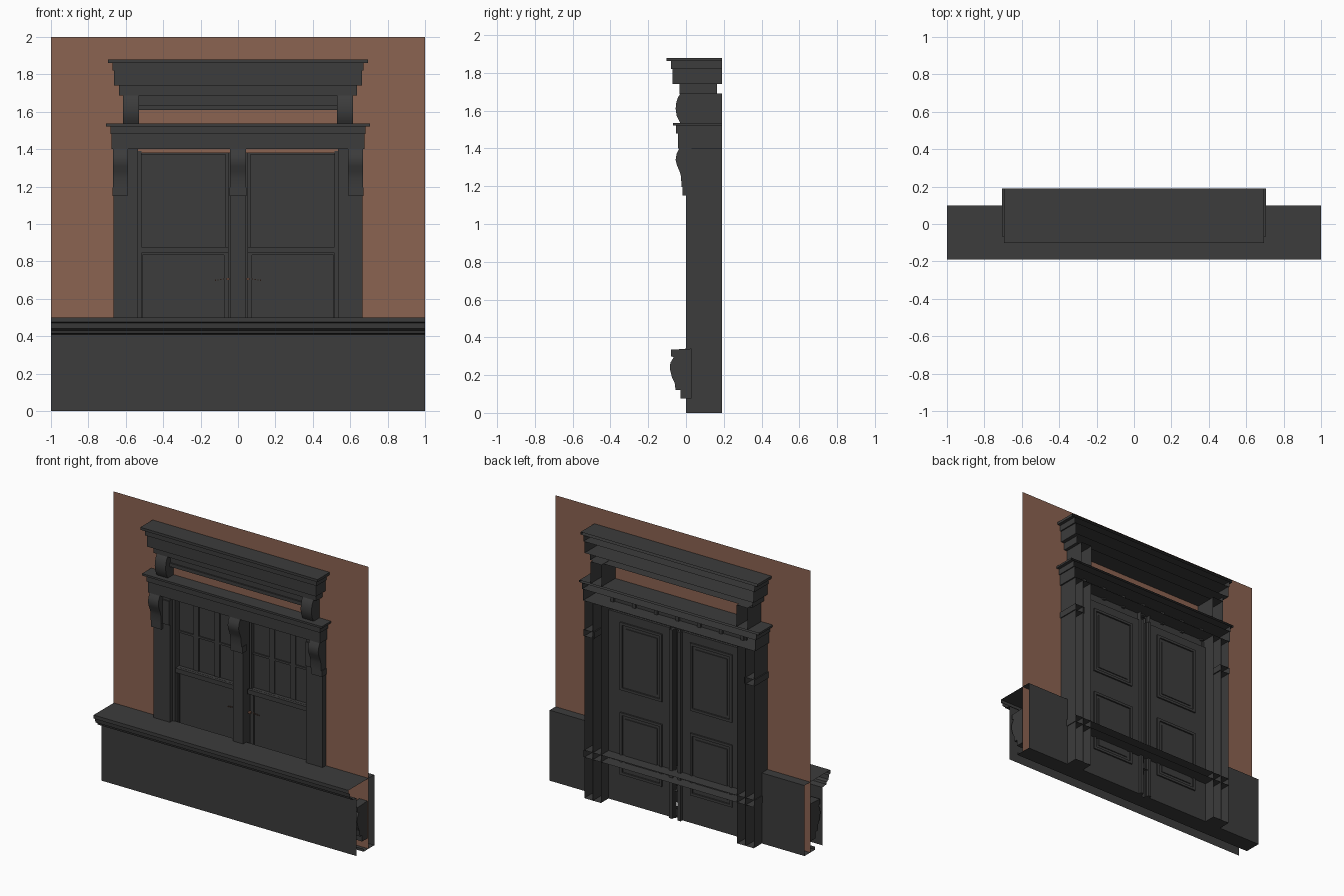
import bpy, bmesh, math

cube = bpy.data.objects.get("Cube")
if cube:
    bpy.data.objects.remove(cube, do_unlink=True)


def material(name, rgb):
    m = bpy.data.materials.new(name)
    m.use_nodes = True
    m.diffuse_color = (*rgb, 1)
    m.node_tree.nodes["Principled BSDF"].inputs["Base Color"].default_value = (*rgb, 1)
    return m


DARK = material("charcoal", (0.045, 0.045, 0.045))
BROWN = material("brown_plaster", (0.26, 0.125, 0.083))


def finish(name, bm, mat):
    mesh = bpy.data.meshes.new(name)
    bm.to_mesh(mesh)
    bm.free()
    mesh.materials.append(mat)
    ob = bpy.data.objects.new(name, mesh)
    bpy.context.collection.objects.link(ob)
    return ob


def extrude(name, profile, x0, x1, closed=True, open_back=False, mat=DARK):
    """Run a (y, z) profile along x; closed profiles get end caps."""
    bm = bmesh.new()
    a = [bm.verts.new((x0, y, z)) for y, z in profile]
    b = [bm.verts.new((x1, y, z)) for y, z in profile]
    n = len(profile)
    for i in range(n if closed else n - 1):
        if open_back and i == n - 1:
            continue
        j = (i + 1) % n
        bm.faces.new((a[i], a[j], b[j], b[i]))
    if closed:
        bm.faces.new(a)
        bm.faces.new(b[::-1])
        bmesh.ops.recalc_face_normals(bm, faces=bm.faces)
    return finish(name, bm, mat)


def box(name, x0, x1, y0, y1, z0, z1, open_back=False, mat=DARK):
    x0, x1 = min(x0, x1), max(x0, x1)
    prof = [(y1, z1), (y0, z1), (y0, z0), (y1, z0)]
    return extrude(name, prof, x0, x1, True, open_back, mat)


def frame(name, x0, x1, y0, y1, z0, z1, w):
    """Four rails around a rectangular opening."""
    x0, x1 = min(x0, x1), max(x0, x1)
    box(name + "_left", x0, x0 + w, y0, y1, z0, z1)
    box(name + "_right", x1 - w, x1, y0, y1, z0, z1)
    box(name + "_bottom", x0 + w, x1 - w, y0, y1, z0, z0 + w)
    box(name + "_top", x0 + w, x1 - w, y0, y1, z1 - w, z1)


BACK = 0.19
WALL = 0.035
SIDES = ((-1, "right"), (1, "left"))

# Wall sheet with an opening behind the window
for s, side in SIDES:
    extrude("wall_" + side, [(WALL, 0), (WALL, 2)], s * 0.64, s, False, mat=BROWN)
extrude("wall_top", [(WALL, 1.38), (WALL, 2)], -0.64, 0.64, False, mat=BROWN)

# Base ledge: thin open moulding in front, panels behind
extrude("ledge", [(WALL, 0.5), (-0.19, 0.5), (-0.19, 0.475), (-0.175, 0.47),
                  (-0.17, 0.44), (-0.15, 0.43), (-0.145, 0.415), (-0.1, 0.41),
                  (-0.1, 0)], -1, 1, False)
extrude("ledge_underside", [(-0.02, 0.02), (-0.02, 0), (0.09, 0)], -1, 1, False)
console = [(0.03, 0.34), (-0.08, 0.335), (-0.08, 0.3), (-0.065, 0.295),
           (-0.083, 0.265), (-0.085, 0.23), (-0.075, 0.19), (-0.06, 0.16),
           (-0.055, 0.12), (-0.03, 0.12), (-0.03, 0.075), (0.03, 0.075)]
for s, side in SIDES:
    extrude("ledge_back_" + side, [(WALL, 0.5), (0.1, 0.5), (0.1, 0), (WALL, 0)],
            s * 0.665, s, False)
    extrude("ledge_console_" + side, console, s * 0.93, s * 0.995)

# Hidden sill band linking the two pilasters
box("sill_band", -0.67, 0.67, -0.005, BACK, 0.29, 0.34, True)

# Pilasters, their brackets and the upper consoles
bracket = [(0.03, 1.4), (-0.035, 1.4), (-0.05, 1.37), (-0.055, 1.34), (-0.048, 1.31),
           (-0.034, 1.28), (-0.026, 1.25), (-0.024, 1.2), (-0.024, 1.195), (0.03, 1.195)]
scroll = [(BACK, 1.69), (-0.03, 1.69), (-0.043, 1.67), (-0.052, 1.64), (-0.055, 1.61),
          (-0.05, 1.575), (-0.038, 1.55), (-0.03, 1.535), (BACK, 1.535)]
curved = []
for s, side in SIDES:
    front = [(BACK, 0), (0, 0), (0, 1.4), (BACK, 1.4)]
    box("pilaster_" + side, s * 0.535, s * 0.665, 0, BACK, 0, 1.4, True)
    extrude("pilaster_divider_" + side, front, s * 0.598, s * 0.602)
    box("pilaster_inner_bead_" + side, s * 0.515, s * 0.537, 0.03, 0.09, 0.3, 1.39)
    box("capital_inner_" + side, s * 0.535, s * 0.59, -0.008, 0.02, 1.19, 1.36)
    box("bracket_foot_" + side, s * 0.59, s * 0.672, -0.018, BACK, 1.15, 1.195, True)
    curved.append(extrude("bracket_" + side, bracket, s * 0.587, s * 0.668))
    curved.append(extrude("upper_console_" + side, scroll, s * 0.53, s * 0.615, True, True))

# Centre post
box("centre_post", -0.04, 0.04, 0, 0.12, 0.2, 1.4, True)
box("centre_bracket_foot", -0.046, 0.046, -0.018, 0.03, 1.15, 1.195)
curved.append(extrude("centre_bracket", bracket, -0.043, 0.043))

# Sash windows at the front, panelled doors at the back
for s, side in SIDES:
    box("glass_" + side, s * 0.03, s * 0.54, 0.08, 0.085, 0.3, 1.4)
    frame("upper_sash_" + side, s * 0.05, s * 0.535, 0.055, 0.08, 0.86, 1.39, 0.018)
    frame("lower_sash_" + side, s * 0.05, s * 0.535, 0.065, 0.08, 0.3, 0.86, 0.025)
    box("meeting_rail_" + side, s * 0.05, s * 0.535, 0.035, 0.08, 0.845, 0.877)
    for i, x in enumerate((0.215, 0.38)):
        box(f"muntin_{side}_{i}", s * (x - 0.02), s * (x + 0.02), 0.072, 0.08, 0.88, 1.38)
    box("cross_muntin_" + side, s * 0.05, s * 0.535, 0.072, 0.08, 1.115, 1.13)
    box("door_leaf_" + side, s * 0.012, s * 0.535, 0.088, 0.105, 0, 1.34)
    for part, z0, z1 in (("upper", 0.8, 1.28), ("lower", 0.2, 0.64)):
        frame(f"door_{part}_moulding_{side}", s * 0.11, s * 0.44, 0.105, 0.115, z0, z1, 0.018)
        box(f"door_{part}_panel_{side}", s * 0.15, s * 0.4, 0.105, 0.111, z0 + 0.04, z1 - 0.04)
    box("door_edge_" + side, s * 0.02, s * 0.045, 0.105, 0.125, 0, 1.34)
    # Small pull handle
    box("handle_knob_" + side, s * 0.045, s * 0.062, 0.05, 0.065, 0.7, 0.712, mat=BROWN)
    for i in range(4):
        x = 0.075 + 0.014 * i
        box(f"handle_bit_{side}_{i}", s * x, s * (x + 0.006), 0.06, 0.066,
            0.702 - 0.002 * i, 0.708 - 0.002 * i, mat=BROWN)

# Transom grid behind the entablature
box("transom", -0.535, 0.535, 0.075, 0.085, 1.39, 1.5)
for i in range(7):
    x = -0.51 + 0.17 * i
    box(f"transom_bar_{i}", x - 0.012, x + 0.012, 0.085, 0.1, 1.39, 1.5)

# Lower entablature
box("entablature", -0.675, 0.675, -0.043, BACK, 1.4, 1.48, True)
box("entablature_upper", -0.682, 0.682, -0.053, BACK, 1.48, 1.522, True)
box("entablature_cap", -0.705, 0.705, -0.068, BACK, 1.522, 1.536, True)

# Upper cornice
box("upper_rail", -0.53, 0.53, 0.0, 0.03, 1.635, 1.69)
box("upper_rail_bead", -0.53, 0.53, -0.01, 0.03, 1.61, 1.635)
box("upper_frieze", -0.637, 0.637, -0.035, 0.165, 1.688, 1.74, True)
box("cornice", -0.663, 0.663, -0.072, BACK, 1.74, 1.82, True)
box("cornice_upper", -0.672, 0.672, -0.08, BACK, 1.82, 1.862, True)
box("cornice_cap", -0.695, 0.695, -0.102, BACK, 1.862, 1.88, True)

# Smooth the scrolled parts, keeping their edges sharp
bpy.ops.object.select_all(action='DESELECT')
for ob in curved:
    ob.select_set(True)
bpy.context.view_layer.objects.active = curved[0]
bpy.ops.object.shade_smooth_by_angle(angle=math.radians(35))
